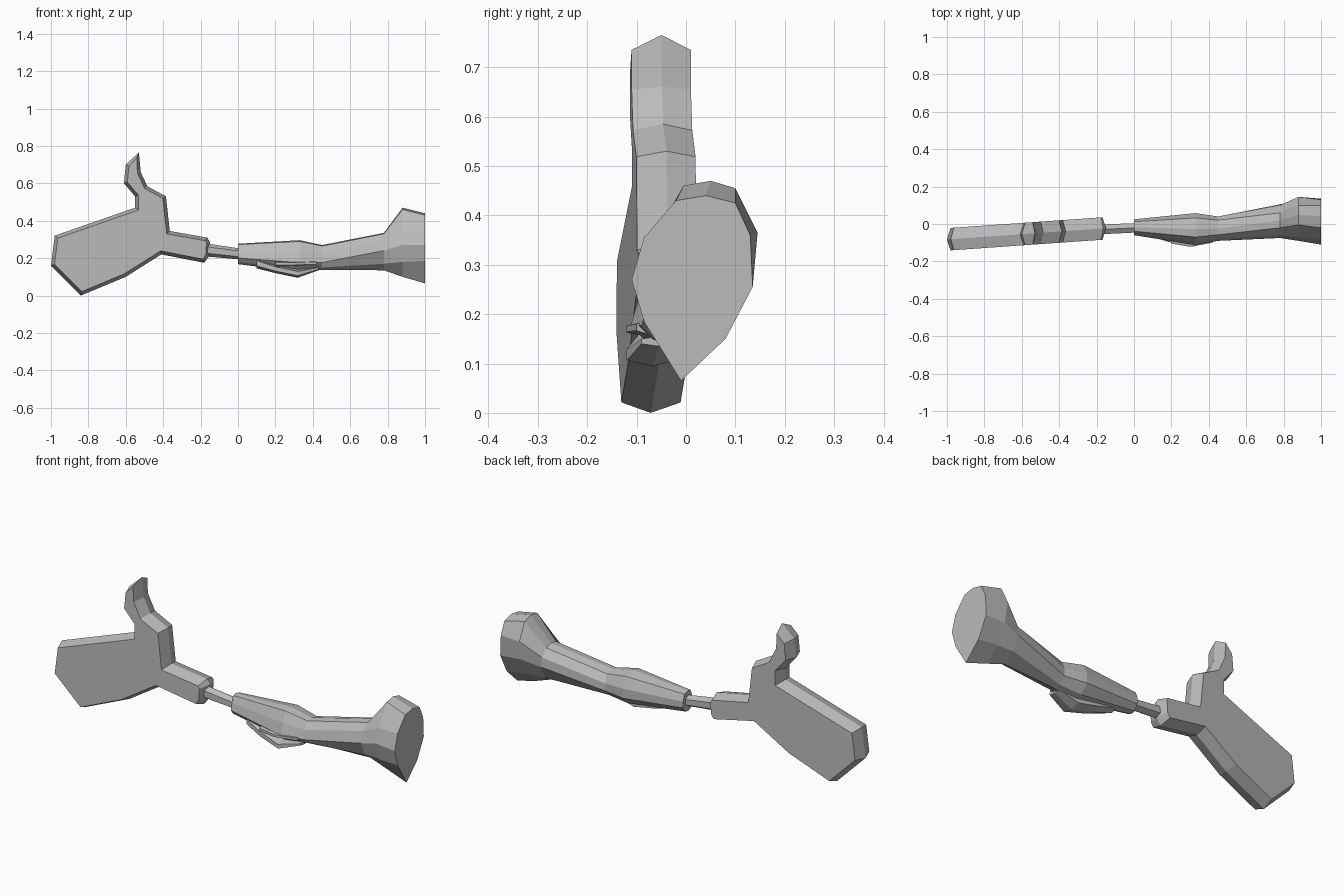
import bpy, bmesh
from mathutils import Vector

cube = bpy.data.objects.get("Cube")
if cube:
    bpy.data.objects.remove(cube, do_unlink=True)

grey = bpy.data.materials.new("plain grey")
grey.use_nodes = True
COLOUR = (0.5, 0.5, 0.5, 1)
grey.diffuse_color = COLOUR
grey.node_tree.nodes["Principled BSDF"].inputs["Base Color"].default_value = COLOUR


def loft(name, rings):
    """Join closed rings of equal length and cap both ends."""
    bm = bmesh.new()
    loops = [[bm.verts.new(p) for p in ring] for ring in rings]
    for a, b in zip(loops, loops[1:]):
        for i in range(len(a)):
            j = (i + 1) % len(a)
            bm.faces.new((a[i], a[j], b[j], b[i]))
    bm.faces.new(loops[0])
    bm.faces.new(loops[-1])
    bmesh.ops.recalc_face_normals(bm, faces=bm.faces[:])
    mesh = bpy.data.meshes.new(name)
    bm.to_mesh(mesh)
    bm.free()
    mesh.materials.append(grey)
    obj = bpy.data.objects.new(name, mesh)
    bpy.context.collection.objects.link(obj)
    return obj


def inset(points, d):
    """Mitred inset of a clockwise outline."""
    pts = [Vector(p) for p in points]
    out = []
    for i, p in enumerate(pts):
        a = (p - pts[i - 1]).normalized()
        b = (pts[(i + 1) % len(pts)] - p).normalized()
        na, nb = Vector((a.y, -a.x)), Vector((b.y, -b.x))
        out.append(p + (na + nb) * d / max(1 + na.dot(nb), 0.5))
    return out


def section(x, y0, y1, z0, z1, unit):
    """Scale a unit cross-section into the given bounds."""
    cy, cz, hy, hz = (y0 + y1) / 2, (z0 + z1) / 2, (y1 - y0) / 2, (z1 - z0) / 2
    return [(x, cy + u * hy, cz + v * hz) for u, v in unit]


# Mitten hand: one outline with a ridged rim, slanting slightly forward
outline = [(-1, .16), (-.98, .32), (-.55, .47), (-.55, .53), (-.61, .6),
           (-.6, .7), (-.53, .765), (-.52, .66), (-.485, .585), (-.385, .53),
           (-.365, .345), (-.165, .31), (-.15, .285), (-.155, .21),
           (-.18, .175), (-.41, .22), (-.6, .1), (-.84, 0)]
flat = inset(outline, .018)


def hand_ring(points, dy):
    return [(x, -.025 + .07 * (x + .18) + dy, z) for x, z in points]


loft("hand", [hand_ring(flat, -.06), hand_ring(outline, 0), hand_ring(flat, .06)])

# Wrist rod
hexagon = [(0, 1), (1, .5), (1, -.5), (0, -1), (-1, -.5), (-1, .5)]
loft("wrist_rod", [section(-.18, -.055, -.003, .21, .28, hexagon),
                   section(.02, -.045, .005, .192, .25, hexagon)])

# Forearm and flared elbow
unit = [(0, 1), (.7, .85), (1, .2), (1, -.4), (.5, -.9), (0, -1),
        (-.6, -.8), (-1, -.4), (-.8, .3), (-.5, .92)]
neck = [(.02, .335), (.06, .325), (.1, .29), (.105, .24), (.07, .17),
        (0, .135), (-.05, .17), (-.075, .24), (-.06, .3), (-.02, .33)]
knob = [(.05, .47), (.1, .455), (.145, .365), (.125, .26), (.075, .165),
        (0, .1), (-.07, .18), (-.09, .27), (-.07, .345), (-.005, .46)]
cap = [(.04, .44), (.1, .425), (.13, .36), (.135, .255), (.08, .15),
       (-.01, .065), (-.085, .185), (-.11, .27), (-.085, .355), (-.02, .43)]
rings = [section(*bounds, unit) for bounds in (
    (0, -.06, .025, .168, .277), (.33, -.112, .058, .125, .296),
    (.45, -.09, .04, .137, .27))]
rings += [[(x, y, z) for y, z in ring]
          for x, ring in ((.78, neck), (.88, knob), (1, cap))]
loft("forearm", rings)

# Lower lobe and the small ledge above it
loft("forearm_lobe", [section(.1, -.07, -.01, .145, .2, hexagon),
                      section(.2, -.1, -.01, .12, .165, hexagon),
                      section(.32, -.12, -.015, .095, .14, hexagon),
                      section(.43, -.09, -.02, .135, .155, hexagon)])
loft("forearm_ledge", [section(.2, -.105, -.06, .155, .185, hexagon),
                       section(.3, -.122, -.06, .157, .182, hexagon),
                       section(.42, -.1, -.06, .16, .187, hexagon)])
